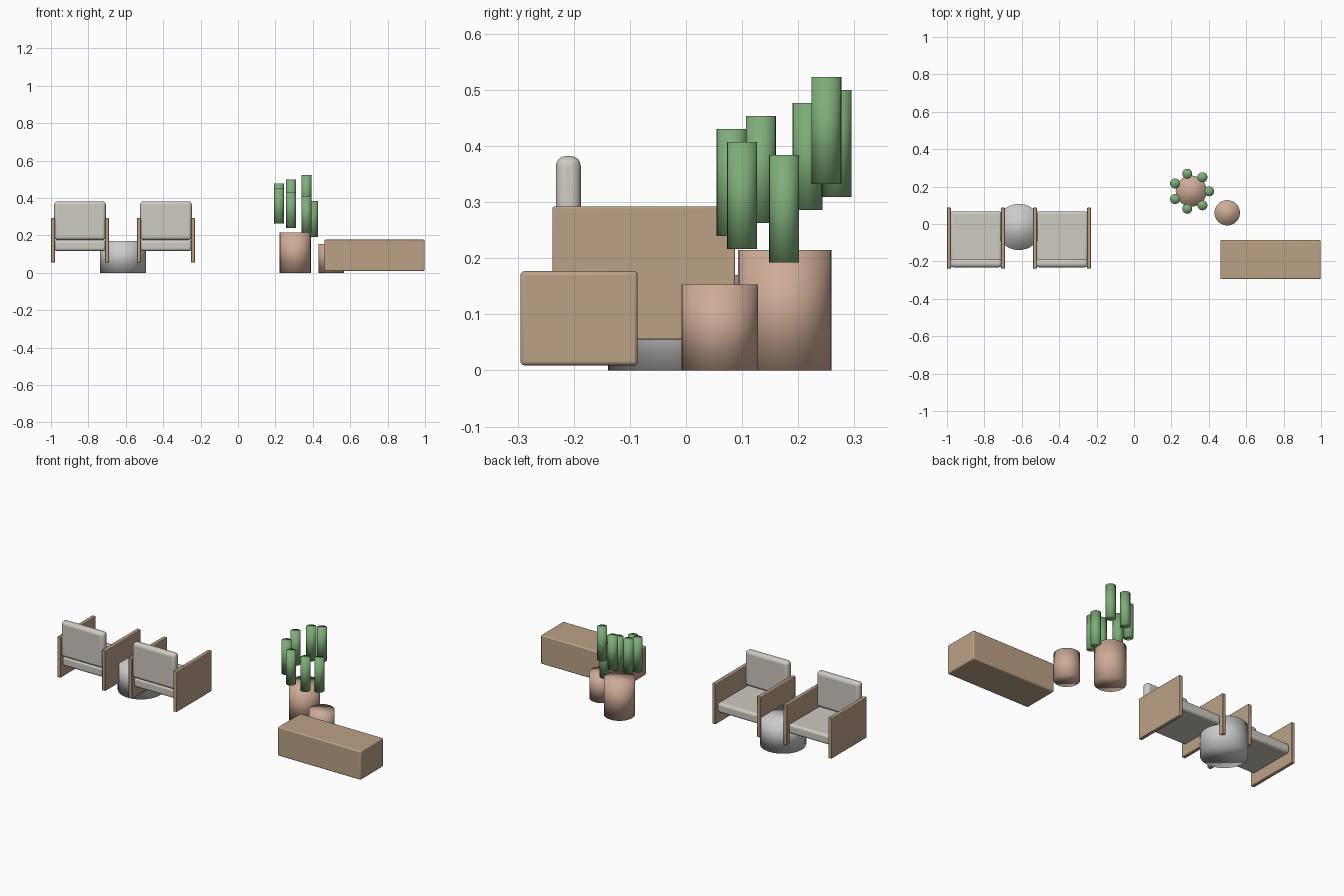
import bpy
from math import cos, sin, tau

if "Cube" in bpy.data.objects:
    bpy.data.objects.remove(bpy.data.objects["Cube"])


def material(name, rgb):
    m = bpy.data.materials.new(name)
    m.diffuse_color = (*rgb, 1)
    m.use_nodes = True
    m.node_tree.nodes["Principled BSDF"].inputs["Base Color"].default_value = m.diffuse_color
    return m


wood = material("wood", (0.50, 0.36, 0.24))
clay = material("clay", (0.62, 0.41, 0.31))
green = material("green", (0.21, 0.42, 0.19))
fabric = material("fabric", (0.62, 0.59, 0.54))
stone = material("stone", (0.62, 0.62, 0.60))


def box(name, lo, hi, mat, bevel, segments=3):
    """Bevelled box given by its two opposite corners."""
    mid = [(a + b) / 2 for a, b in zip(lo, hi)]
    bpy.ops.mesh.primitive_cube_add(size=1, location=mid)
    ob = bpy.context.object
    ob.name = name
    ob.scale = [b - a for a, b in zip(lo, hi)]
    bpy.ops.object.transform_apply(location=False, rotation=False, scale=True)
    mod = ob.modifiers.new("rounding", "BEVEL")
    mod.width, mod.segments = bevel, segments
    ob.data.materials.append(mat)
    bpy.ops.object.shade_smooth_by_angle()
    return ob


def drum(name, x, y, z0, z1, radius, mat, sides=32):
    """Upright smooth cylinder from z0 to z1."""
    bpy.ops.mesh.primitive_cylinder_add(vertices=sides, radius=radius, depth=z1 - z0,
                                        location=(x, y, (z0 + z1) / 2))
    ob = bpy.context.object
    ob.name = name
    ob.data.materials.append(mat)
    bpy.ops.object.shade_smooth()
    return ob


# Two armchairs facing +y: wooden side panels, seat and back cushions
for label, cx in (("left", -0.845), ("right", -0.385)):
    for side, s in (("outer", -1), ("inner", 1)):
        px = cx + s * 0.1445
        box(f"{label}_chair_panel_{side}", (px - 0.0105, -0.238, 0.055),
            (px + 0.0105, 0.0875, 0.292), wood, 0.003, 2)
    box(f"{label}_chair_seat", (cx - 0.138, -0.218, 0.117),
        (cx + 0.138, 0.067, 0.173), fabric, 0.014, 4)
    box(f"{label}_chair_back", (cx - 0.138, -0.232, 0.175),
        (cx + 0.138, -0.1875, 0.382), fabric, 0.018, 4)

# Round side table between the chairs
drum("side_table", -0.615, -0.016, 0, 0.17, 0.123, stone, 48)

# Long bench
box("bench", (0.462, -0.295, 0.009), (0.998, -0.086, 0.177), wood, 0.007)

# Planters
px, py = 0.306, 0.176
drum("large_planter", px, py, 0, 0.215, 0.083, clay)
drum("small_planter", 0.4985, 0.060, 0, 0.153, 0.068, clay)

# Ring of cactus stems stepping down around the large planter
for i in range(1, 8):
    a = tau * i / 7
    top = 0.523 - 0.0232 * (i - 1)
    drum(f"cactus_stem_{i}", px + 0.096 * cos(a), py - 0.001 + 0.096 * sin(a),
         top - 0.191, top, 0.0267, green, 24)
